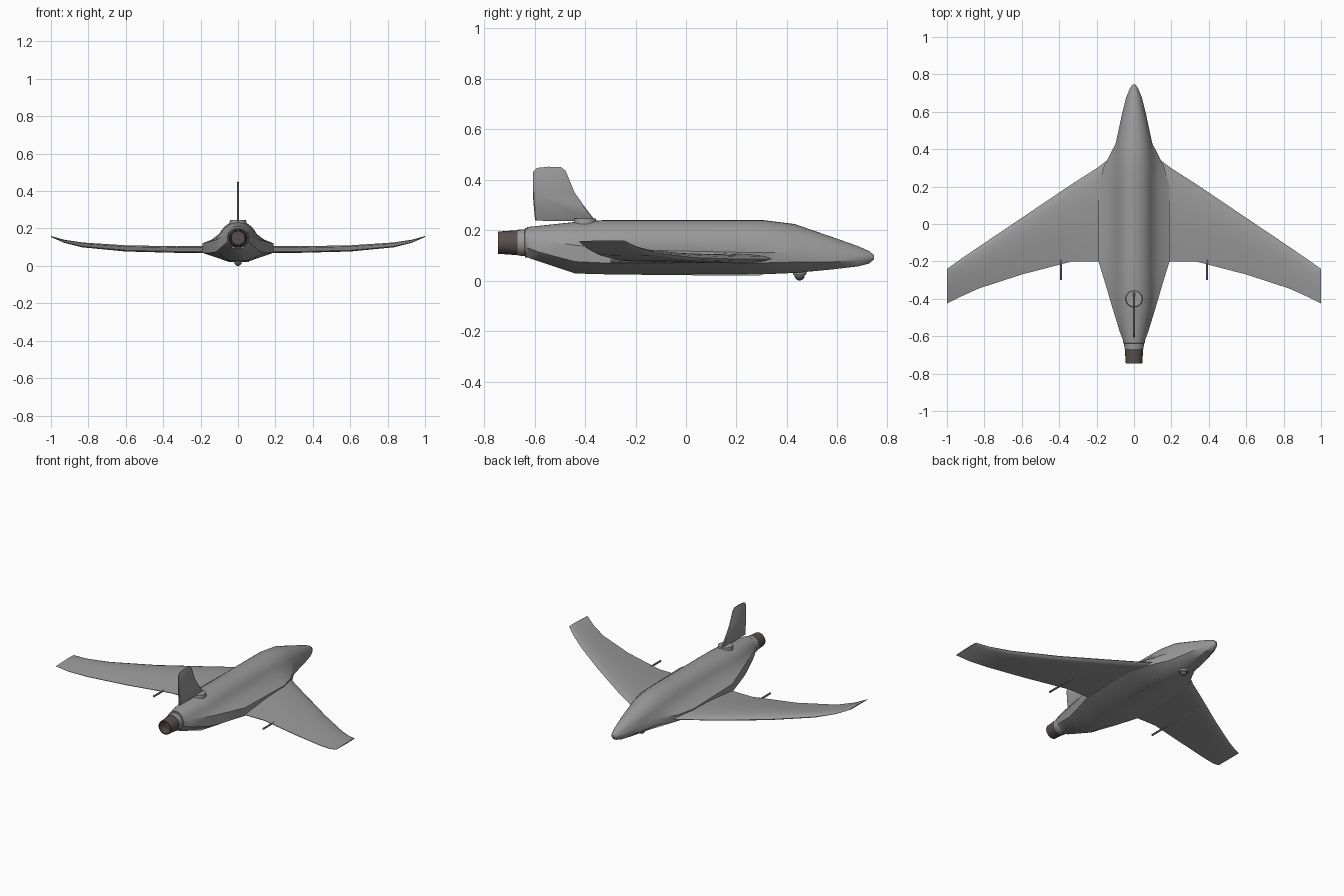
import bpy, bmesh, math

if "Cube" in bpy.data.objects:
    bpy.data.objects.remove(bpy.data.objects["Cube"])


def material(name, rgb):
    m = bpy.data.materials.new(name)
    m.diffuse_color = (*rgb, 1)
    m.use_nodes = True
    m.node_tree.nodes["Principled BSDF"].inputs["Base Color"].default_value = m.diffuse_color
    return m


GREY = material("airframe grey", (0.32, 0.32, 0.32))
BROWN = material("burnt nozzle", (0.10, 0.08, 0.075))
DARK = material("sensor dark", (0.12, 0.12, 0.12))


def finish(name, bm, mat, angle=35):
    bmesh.ops.recalc_face_normals(bm, faces=bm.faces)
    me = bpy.data.meshes.new(name)
    bm.to_mesh(me)
    bm.free()
    ob = bpy.data.objects.new(name, me)
    bpy.context.collection.objects.link(ob)
    me.materials.append(mat)
    bpy.ops.object.select_all(action='DESELECT')
    ob.select_set(True)
    bpy.context.view_layer.objects.active = ob
    bpy.ops.object.shade_smooth_by_angle(angle=math.radians(angle))
    return ob


def loft(name, rings, mat, caps=True, angle=35):
    """Skin a list of closed rings."""
    bm = bmesh.new()
    vr = [[bm.verts.new(p) for p in r] for r in rings]
    n = len(vr[0])
    for a, b in zip(vr, vr[1:]):
        for i in range(n):
            j = (i + 1) % n
            bm.faces.new((a[i], a[j], b[j], b[i]))
    if caps:
        bm.faces.new(vr[0])
        bm.faces.new(vr[-1])
    return finish(name, bm, mat, angle)


def tube(name, x, z, profile, mat, n=24, angle=35):
    """Turned part along y; profile holds (y, radius)."""
    rings = [[(x + r * math.cos(2 * math.pi * i / n), y,
               z + r * math.sin(2 * math.pi * i / n)) for i in range(n)]
             for y, r in profile]
    return loft(name, rings, mat, True, angle)


# Fuselage: y, keel width, keel z, side width, side low z, side high z,
# shoulder width, shoulder z, spine z
stations = [
    (-0.63, .025, .092, .055, .130, .165, .050, .180, .212),
    (-0.58, .030, .075, .075, .112, .160, .062, .183, .217),
    (-0.44, .045, .028, .118, .075, .140, .090, .178, .232),
    (-0.33, .050, .025, .150, .070, .130, .098, .174, .239),
    (-0.20, .050, .023, .190, .070, .121, .100, .170, .240),
    (0.20, .050, .022, .190, .070, .112, .100, .170, .240),
    (0.31, .050, .025, .160, .070, .110, .098, .170, .239),
    (0.43, .045, .030, .098, .073, .112, .084, .165, .224),
    (0.58, .030, .044, .066, .074, .105, .056, .137, .172),
    (0.68, .020, .056, .041, .079, .100, .034, .112, .137),
    (0.725, .010, .067, .022, .083, .098, .018, .104, .117),
    (0.745, .003, .084, .008, .089, .094, .006, .097, .101),
]


def hull_ring(y, wb, zb, w, zl, zu, wm, zm, zt):
    half = [(wb, zb), (w, zl), (w, zu), (wm + .45 * (w - wm), zu + .4 * (zm - zu))]
    for k in range(6):
        t = math.radians(30 + 10 * k)
        half.append((wm * math.cos(t) / math.cos(math.pi / 6),
                     zm + (zt - zm) * (math.sin(t) - .5) * 2))
    ring = half + [(0, zt)] + [(-a, b) for a, b in reversed(half)]
    return [(a, y, b) for a, b in ring]


loft("fuselage", [hull_ring(*s) for s in stations], GREY, True, 40)

# Wings: x, leading y, trailing y, underside z, thickness
wing = [
    (.09, .38, -.20, .070, .040), (.15, .335, -.20, .070, .038),
    (.20, .298, -.20, .070, .036), (.33, .215, -.20, .070, .035),
    (.60, .033, -.27, .077, .033), (.83, -.122, -.345, .099, .026),
    (.93, -.19, -.39, .124, .016), (1.0, -.24, -.425, .154, .006),
]
section = [(0, .42), (.03, .68), (.12, .9), (.3, 1), (.6, .8), (1, .2),
           (1, .1), (.6, 0), (.3, 0), (.1, .05), (.03, .2)]
for side, word in ((1, "right"), (-1, "left")):
    loft(word + "_wing",
         [[(side * x, le + (te - le) * c, zb + t * h) for c, h in section]
          for x, le, te, zb, t in wing], GREY, True, 40)
    # Antenna rod under each wing
    tube(word + "_wing_rod", side * .39, .077,
         [(-.30, .006), (.08, .006), (.10, .002)], GREY, 8)


# Tail fin with bevelled edges
fin = [(-.598, .237), (-.607, .34), (-.606, .43), (-.592, .446), (-.545, .451),
       (-.495, .449), (-.477, .435), (-.442, .35), (-.40, .29), (-.358, .236)]
cy, cz = -.53, .33
loft("tail_fin",
     [[(x, cy + (y - cy) * s, cz + (z - cz) * s) for y, z in fin]
      for x, s in ((-.006, .95), (-.003, 1), (.003, 1), (.006, .95))], GREY)


def disc(name, y, z0, z1, r0, r1, mat, n=24):
    rings = [[(r * math.cos(2 * math.pi * i / n), y + r * math.sin(2 * math.pi * i / n), z)
              for i in range(n)] for z, r in ((z0, r0), (z1, r1))]
    return loft(name, rings, mat)


# Dorsal antenna dish and chin turret
disc("dorsal_disc", -.40, .215, .245, .047, .043, GREY)
disc("turret_base", .45, .05, .021, .028, .026, GREY)
bm = bmesh.new()
bmesh.ops.create_uvsphere(bm, u_segments=16, v_segments=10, radius=.02)
bmesh.ops.translate(bm, verts=bm.verts, vec=(0, .45, .02))
finish("chin_turret", bm, DARK)

# Belly strake
bm = bmesh.new()
bmesh.ops.create_cube(bm, size=1)
bmesh.ops.scale(bm, verts=bm.verts, vec=(.006, .27, .02))
bmesh.ops.translate(bm, verts=bm.verts, vec=(.056, .16, .030))
finish("belly_strake", bm, GREY)

# Engine collar and hollow nozzle
tube("engine_collar", 0, .15, [(-.60, .058), (-.637, .058), (-.639, .053), (-.668, .051)], GREY)
tube("exhaust_nozzle", 0, .15,
     [(-.66, .050), (-.745, .044), (-.745, .038), (-.69, .036)], BROWN)
